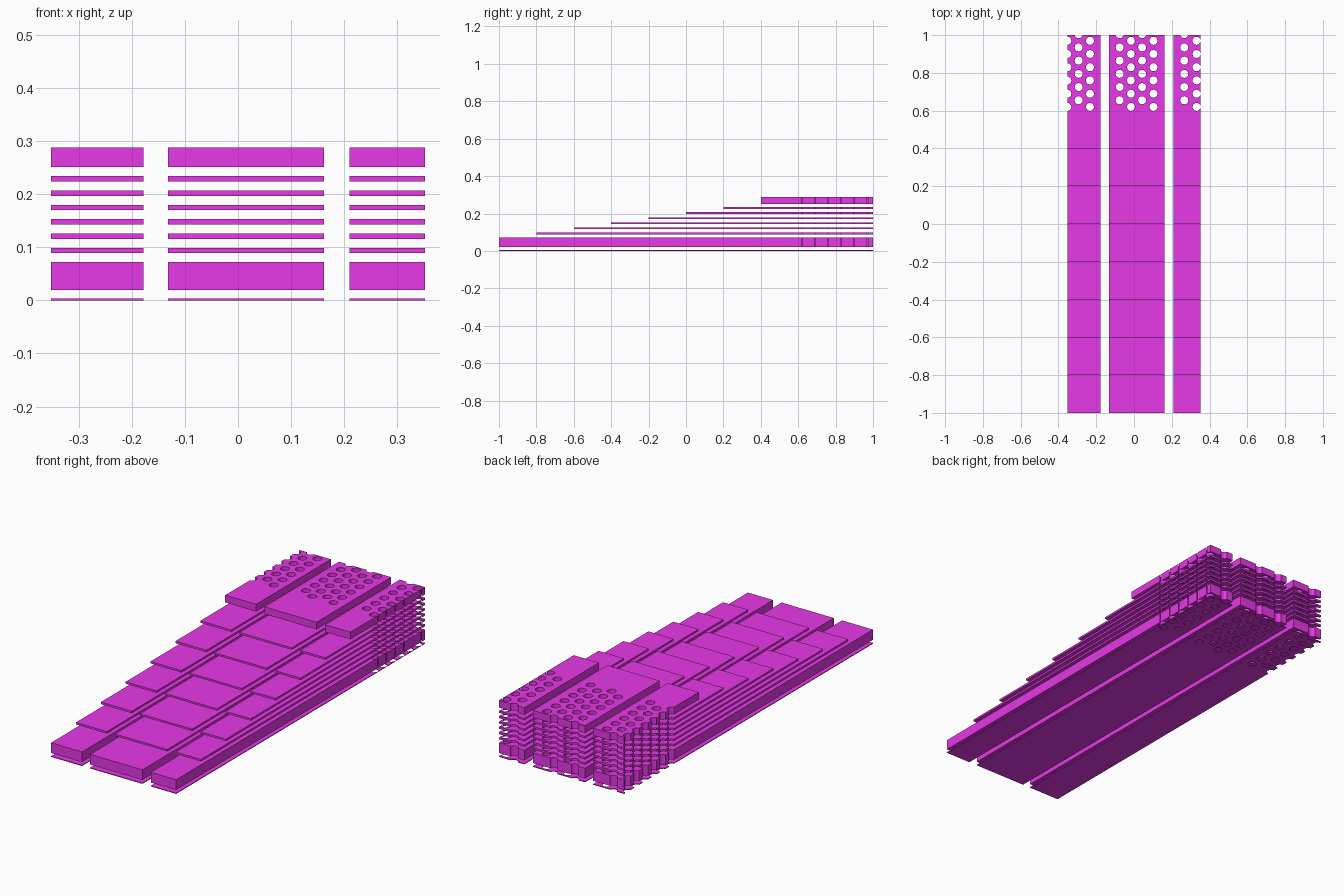
import bpy, bmesh, math

if "Cube" in bpy.data.objects:
    bpy.data.objects.remove(bpy.data.objects["Cube"])

mat = bpy.data.materials.new("magenta")
mat.diffuse_color = (0.8, 0.04, 0.8, 1)
mat.use_nodes = True
mat.node_tree.nodes["Principled BSDF"].inputs["Base Color"].default_value = mat.diffuse_color

# (z bottom, z top, front y) of each stepped layer
LAYERS = [(0.0, 0.004, -1.0), (0.02, 0.072, -1.0)]
LAYERS += [(0.089 + 0.027 * i, 0.099 + 0.027 * i, -0.8 + 0.2 * i) for i in range(6)]
LAYERS += [(0.251, 0.288, 0.4)]

# name, x range, and hole columns as (x, first y)
LOW, HIGH, PITCH, RADIUS = 0.62, 0.655, 0.07, 0.0215
STRIPS = [
    ("left", -0.352, -0.178, [(-0.353, LOW), (-0.293, HIGH), (-0.233, LOW)]),
    ("middle", -0.132, 0.162, [(-0.076, HIGH), (-0.016, LOW), (0.043, HIGH), (0.103, LOW)]),
    ("right", 0.21, 0.352, [(0.266, HIGH), (0.331, LOW)]),
]


def make_object(name, bm):
    me = bpy.data.meshes.new(name)
    bm.to_mesh(me)
    bm.free()
    ob = bpy.data.objects.new(name, me)
    bpy.context.collection.objects.link(ob)
    return ob


def plate(name, x0, x1, y0, y1, z0, z1):
    bm = bmesh.new()
    bmesh.ops.create_cube(bm, size=1)
    for v in bm.verts:
        v.co = (x1 if v.co.x > 0 else x0, y1 if v.co.y > 0 else y0, z1 if v.co.z > 0 else z0)
    ob = make_object(name, bm)
    ob.data.materials.append(mat)
    return ob


def hole_cutter(name, columns):
    bm = bmesh.new()
    for x, y_first in columns:
        for k in range(6):
            new = bmesh.ops.create_cone(bm, cap_ends=True, segments=12, radius1=RADIUS,
                                        radius2=RADIUS, depth=0.6)["verts"]
            bmesh.ops.translate(bm, verts=new, vec=(x, y_first + PITCH * k, 0.15))
    ob = make_object(name, bm)
    ob.hide_render = True
    return ob


# Stacked strips, perforated at the back end
for side, x0, x1, columns in STRIPS:
    cutter = hole_cutter(side + "_hole_cutter", columns)
    plates = []
    for i, (z0, z1, y0) in enumerate(LAYERS):
        ob = plate(f"{side}_plate_{i + 1}", x0, x1, y0, 1.0, z0, z1)
        mod = ob.modifiers.new("holes", 'BOOLEAN')
        mod.operation = 'DIFFERENCE'
        mod.solver = 'EXACT'
        mod.object = cutter
        plates.append(ob)
    # Bake the holes, then drop the cutter
    dg = bpy.context.evaluated_depsgraph_get()
    dg.update()
    baked = [bpy.data.meshes.new_from_object(ob.evaluated_get(dg)) for ob in plates]
    for ob, me in zip(plates, baked):
        ob.modifiers.clear()
        ob.data = me
    bpy.data.objects.remove(cutter)
